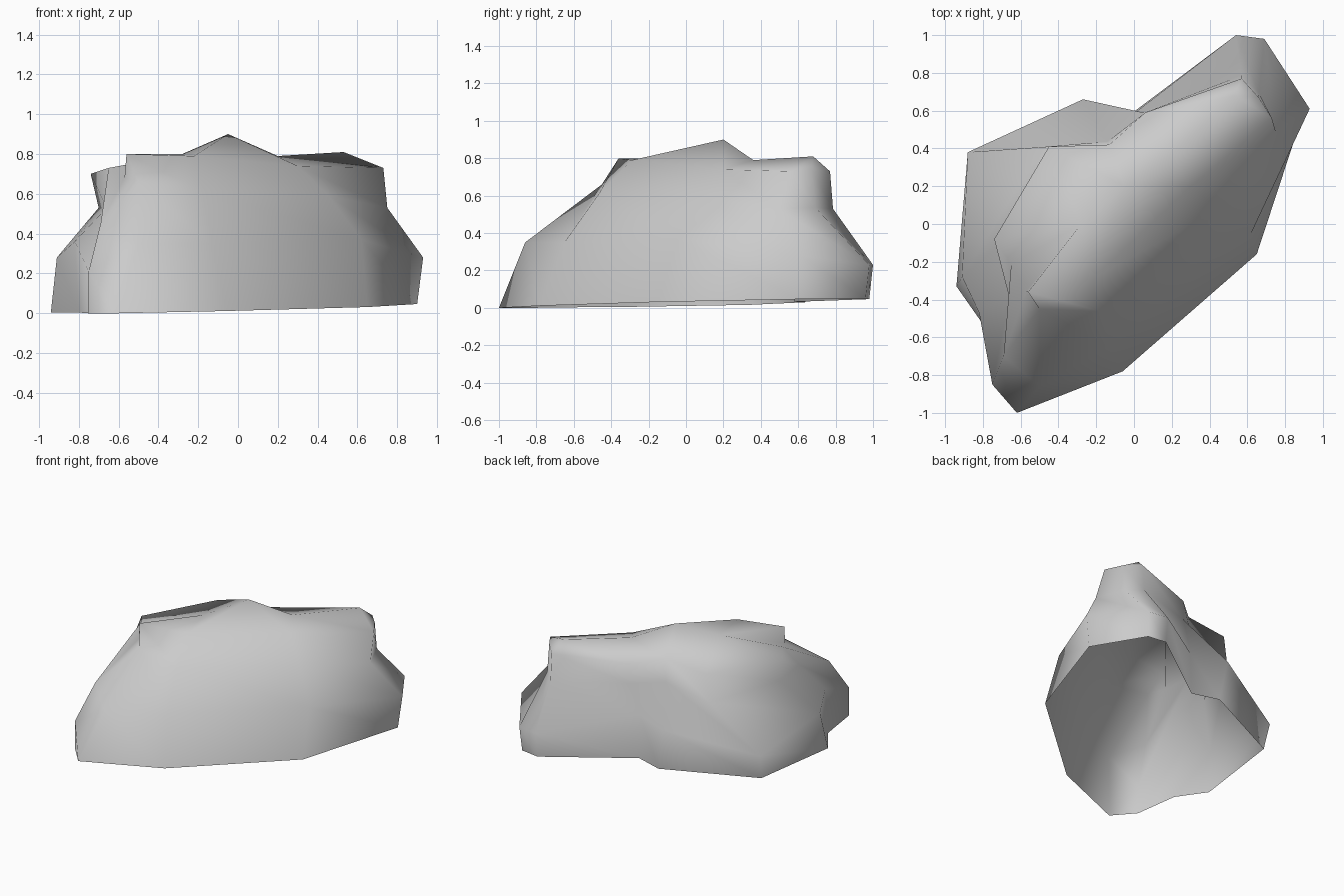
import bpy
import bmesh
from mathutils import Vector

old = bpy.data.objects.get("Cube")
if old:
    bpy.data.objects.remove(old, do_unlink=True)

# One grey stone material
stone = bpy.data.materials.new("stone_grey")
stone.use_nodes = True
stone_colour = (0.6, 0.6, 0.6, 1)
stone.diffuse_color = stone_colour
stone.node_tree.nodes["Principled BSDF"].inputs["Base Color"].default_value = stone_colour

# Ground outline, clockwise from the front right corner, on slightly tilted ground
base_plan = [(.65, -.16), (-.06, -.78), (-.62, -1), (-.75, -.85), (-.8, -.53), (-.94, -.33),
             (-.86, .34), (-.22, .64), (-.02, .58), (.54, .98), (.68, .96), (.9, .6)]
base_ring = [Vector((x, y, .024 + .015 * (x + y))) for x, y in base_plan]

# Widest outline, bulging over the ground
belly_ring = [Vector(p) for p in [
    (.62, -.05, .37), (-.13, -.65, .35), (-.5, -.86, .35), (-.75, -.85, .21),
    (-.82, -.47, .36), (-.91, -.28, .28), (-.88, .38, .2), (-.27, .66, .34),
    (-.02, .57, .35), (.54, 1, .23), (.69, .98, .23), (.93, .61, .28)]]

# Edge of the upper plateau; it dips under an overhang at the left-hand corner
rim_ring = [Vector(p) for p in [
    (.3, .2, .74), (-.22, -.29, .79), (-.56, -.36, .8), (-.57, -.355, .68),
    (-.65, -.21, .73), (-.74, -.08, .7), (-.45, .41, .71), (-.13, .42, .74),
    (.06, .59, .72), (.57, .77, .73), (.66, .67, .74), (.73, .56, .73)]]

# Shoulder: the front slopes evenly, the other sides step inwards
FRONT_COLUMNS = 2
shoulder_ring = []
for i, (low, high) in enumerate(zip(belly_ring, rim_ring)):
    p = low.lerp(high, .52 if i < FRONT_COLUMNS else .93)
    p.z = low.z + (high.z - low.z) * .6
    shoulder_ring.append(p)

# Sloping ledge and the crook under the overhang
shoulder_ring[2:6] = [Vector(p) for p in [
    (-.5, -.45, .66), (-.69, -.7, .45), (-.66, -.39, .53), (-.7, -.1, .53)]]
shoulder_ring[-1] = Vector((.75, .49, .53))

# Ridge line across the plateau and the ridge point each column runs to
ridge = [(-.28, 0, .8), (-.05, .2, .9), (.2, .36, .79), (.53, .68, .81)]
ridge_of_column = [2, 1, 0, 0, 0, 0, 0, 1, 2, 3, 3, 3]

bm = bmesh.new()
rings = [[bm.verts.new(p) for p in ring]
         for ring in (base_ring, belly_ring, shoulder_ring, rim_ring)]
ridge_verts = [bm.verts.new(p) for p in ridge]
rings.append([ridge_verts[i] for i in ridge_of_column])

# Skin neighbouring rings; columns sharing a ridge point close as triangles
for lower, upper in zip(rings, rings[1:]):
    for i in range(len(lower)):
        j = (i + 1) % len(lower)
        corners = list(dict.fromkeys((lower[i], upper[i], upper[j], lower[j])))
        bm.faces.new(corners)

# The underside stays open; normals point outwards
bmesh.ops.recalc_face_normals(bm, faces=bm.faces)
if sum(f.normal.z * f.calc_area() for f in bm.faces) < 0:
    bmesh.ops.reverse_faces(bm, faces=bm.faces)
for face in bm.faces:
    face.smooth = True

mesh = bpy.data.meshes.new("boulder")
bm.to_mesh(mesh)
bm.free()
mesh.materials.append(stone)
boulder = bpy.data.objects.new("boulder", mesh)
bpy.context.collection.objects.link(boulder)
